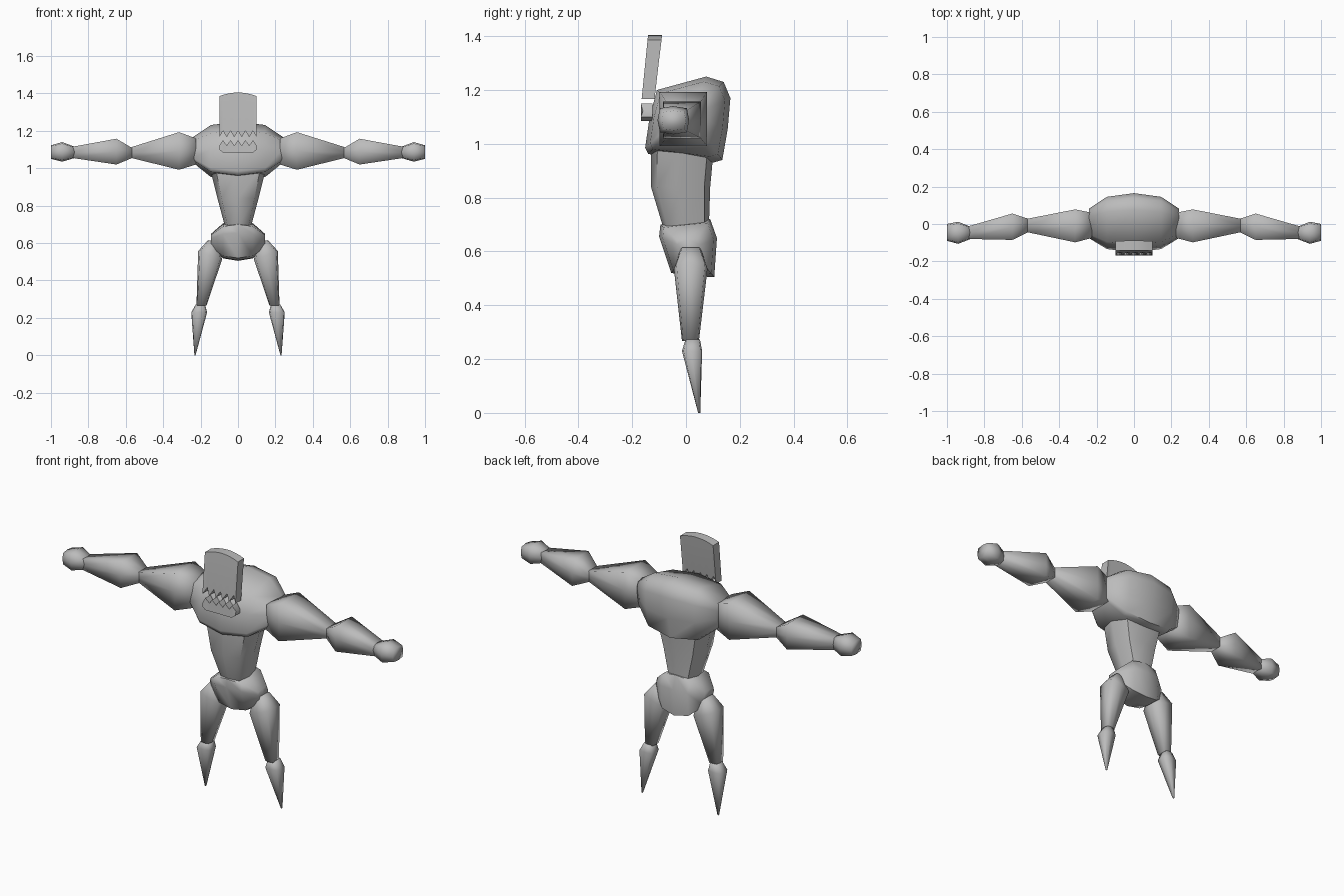
import bpy, bmesh, math

if "Cube" in bpy.data.objects:
    bpy.data.objects.remove(bpy.data.objects["Cube"])

grey = bpy.data.materials.new("plain grey")
grey.diffuse_color = (0.5, 0.5, 0.5, 1)
grey.use_nodes = True
grey.node_tree.nodes["Principled BSDF"].inputs["Base Color"].default_value = grey.diffuse_color


def loft(name, rings, angle=60, mirror=False):
    """Skin a list of equal-length point rings and cap both ends."""
    bm = bmesh.new()
    vs = [[bm.verts.new(p) for p in r] for r in rings]
    n = len(rings[0])
    for a, b in zip(vs, vs[1:]):
        for i in range(n):
            j = (i + 1) % n
            bm.faces.new((a[i], a[j], b[j], b[i]))
    bm.faces.new(vs[0])
    bm.faces.new(vs[-1])
    bmesh.ops.recalc_face_normals(bm, faces=bm.faces)
    me = bpy.data.meshes.new(name)
    bm.to_mesh(me)
    bm.free()
    me.materials.append(grey)
    ob = bpy.data.objects.new(name, me)
    bpy.context.collection.objects.link(ob)
    bpy.ops.object.select_all(action='DESELECT')
    ob.select_set(True)
    bpy.context.view_layer.objects.active = ob
    bpy.ops.object.shade_smooth_by_angle(angle=math.radians(angle))
    if mirror:
        m = ob.modifiers.new("Mirror", 'MIRROR')
        m.use_clip = False
        m.use_mirror_merge = False
    return ob


def section(a0, a1, b0, b1, c=1.0):
    """Eight-point box section; c pulls the corners in."""
    ca, cb, ha, hb = (a0 + a1) / 2, (b0 + b1) / 2, (a1 - a0) / 2, (b1 - b0) / 2
    pts = [(-c, -c), (0, -1), (c, -c), (1, 0), (c, c), (0, 1), (-c, c), (-1, 0)]
    return [(ca + u * ha, cb + v * hb) for u, v in pts]


def along_x(x, y0, y1, z0, z1, c=1.0):
    return [(x, y, z) for y, z in section(y0, y1, z0, z1, c)]


def along_z(z, x0, x1, y0, y1, c=0.85, tilt=0.0):
    mid = (x0 + x1) / 2
    return [(x, y, z + tilt * (x - mid)) for x, y in section(x0, x1, y0, y1, c)]


def barrel(name, profile, centre, steps):
    """Side profile (y, z) carried along x, shrinking towards both sides."""
    cy, cz = centre
    full = [(-x, s, t) for x, s, t in reversed(steps) if x] + list(steps)
    loft(name, [[(x, cy + (y - cy) * s, cz + (z - cz) * t) for y, z in profile]
                for x, s, t in full])


# Chest
barrel("chest",
       [(-.108, 1.2), (.075, 1.25), (.14, 1.23), (.165, 1.17), (.155, 1.055),
        (.135, .94), (.10, .93), (-.14, .962), (-.152, .985), (-.135, 1.1)],
       (.0, 1.105), [(0, 1, 1), (.145, .88, .87), (.24, .5, .43)])

# Abdomen
loft("abdomen", [along_z(.69, -.07, .07, -.085, .085, .8),
                 along_z(.84, -.11, .11, -.13, .09, .8),
                 along_z(1.0, -.15, .15, -.13, .105, .8)])

# Pelvis
barrel("pelvis",
       [(-.095, .70), (-.1, .655), (-.055, .52), (.02, .508), (.105, .505),
        (.115, .65), (.09, .72), (0, .712)],
       (.01, .61), [(0, 1, 1), (.08, .88, .87), (.145, .4, .35)])

# Arms
loft("upper_arm", [along_x(.225, -.075, .06, 1.02, 1.16),
                   along_x(.315, -.098, .078, .992, 1.193),
                   along_x(.57, -.044, .028, 1.055, 1.113)], 100, True)
loft("forearm", [along_x(.565, -.044, .028, 1.055, 1.108),
                 along_x(.65, -.085, .056, 1.02, 1.158),
                 along_x(.885, -.08, -.012, 1.055, 1.115)], 100, True)
loft("hand", [along_x(.873, -.08, -.015, 1.055, 1.115, .9),
              along_x(.94, -.106, .012, 1.035, 1.14, .85),
              along_x(1.0, -.09, .0, 1.05, 1.123, .85)], 100, True)

# Legs
loft("thigh", [along_z(.61, .105, .16, -.02, .055, .85, .2),
               along_z(.535, .085, .213, -.045, .08, .85, .35),
               along_z(.267, .168, .222, -.015, .048)], 100, True)
loft("shin", [along_z(.272, .176, .226, -.002, .052),
              along_z(.23, .165, .25, -.015, .06),
              along_z(0, .227, .233, .045, .053)], 100, True)

# Face mask with a toothed lower edge and shallow flutes
mask, jaw = [], []
for i in range(11):
    u = (i - 5) / 5
    x, odd = u * .1, i % 2
    top = 1.405 - .02 * u * u
    low = 1.2 if odd else 1.166
    dip = .01 * odd
    front = lambda z: -.165 + (z - 1.165) * .1
    mask.append([(x, front(low) + dip, low), (x, front(1.3), 1.3), (x, front(top), top),
                 (x, front(top) + .052, top), (x, front(1.3) + .05, 1.3),
                 (x, front(low) + .048 - dip, low)])
    # Lower jaw with upward teeth
    tip = 1.15 if odd else 1.122
    base = 1.1 if abs(u) == 1 else 1.084
    jaw.append([(x, -.168, base), (x, -.168 + .008 * (1 - odd), tip),
                (x, -.125, tip), (x, -.125, base)])
loft("face_mask", mask, 50)
loft("lower_jaw", jaw, 50)
